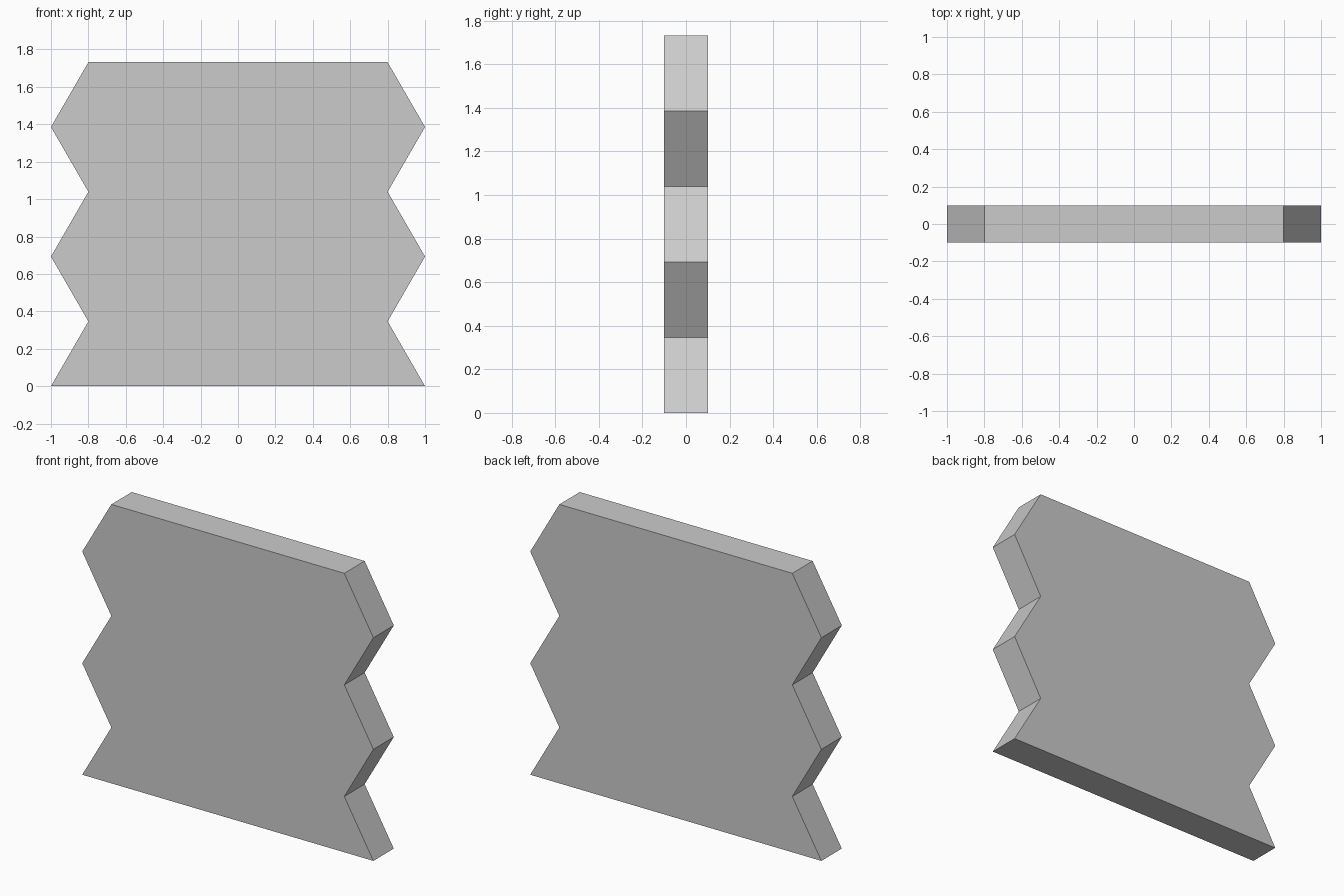
import bpy, bmesh

if "Cube" in bpy.data.objects:
    bpy.data.objects.remove(bpy.data.objects["Cube"])

WIDE, NARROW = 1.0, 0.8     # half widths at the points and notches
STEP = 0.3464               # height of one half course
HALF_DEPTH = 0.1


def course(name, z, half_widths):
    """Extrude a mirrored zigzag outline through the panel thickness."""
    right = [(w, z + i * STEP) for i, w in enumerate(half_widths)]
    outline = right + [(-x, h) for x, h in reversed(right)]
    bm = bmesh.new()
    face = bm.faces.new([bm.verts.new((x, -HALF_DEPTH, h)) for x, h in outline])
    ext = bmesh.ops.extrude_face_region(bm, geom=[face])
    verts = [g for g in ext["geom"] if isinstance(g, bmesh.types.BMVert)]
    bmesh.ops.translate(bm, vec=(0, 2 * HALF_DEPTH, 0), verts=verts)
    bmesh.ops.recalc_face_normals(bm, faces=bm.faces)
    mesh = bpy.data.meshes.new(name)
    bm.to_mesh(mesh)
    bm.free()
    obj = bpy.data.objects.new(name, mesh)
    bpy.context.collection.objects.link(obj)


# Two notched courses below, one tapered course on top
course("lower_wall_course", 0, (WIDE, NARROW, WIDE))
course("middle_wall_course", 2 * STEP, (WIDE, NARROW, WIDE))
course("top_wall_course", 4 * STEP, (WIDE, NARROW))
